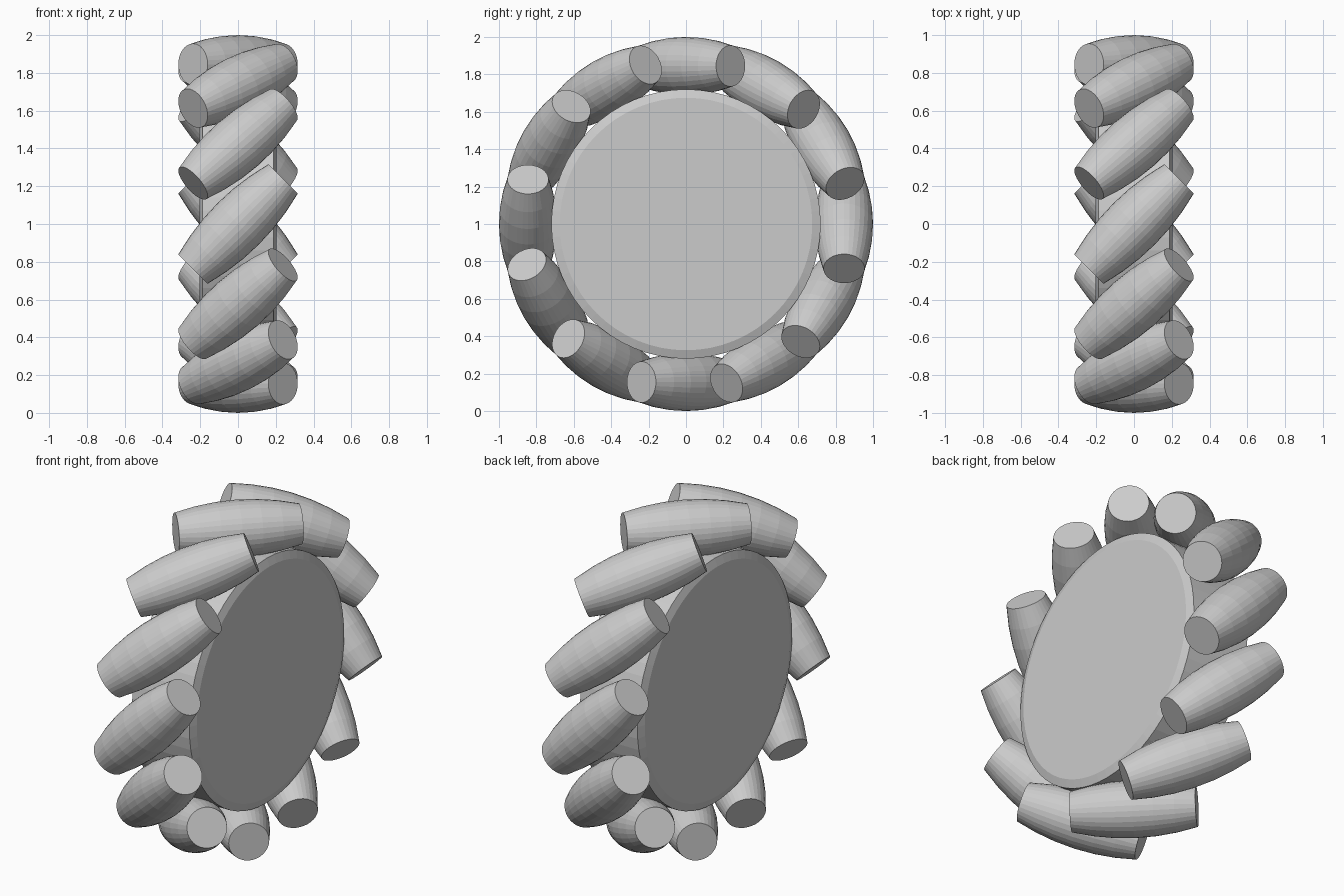
import bpy
from math import sin, cos, pi, radians
from mathutils import Vector, Matrix

if "Cube" in bpy.data.objects:
    bpy.data.objects.remove(bpy.data.objects["Cube"])


def lathe(name, profile, sides):
    """Closed solid of revolution about local z from (radius, height) points."""
    verts = [(r * cos(2 * pi * i / sides), r * sin(2 * pi * i / sides), h)
             for r, h in profile for i in range(sides)]
    faces = [tuple(range(sides))[::-1]]
    for k in range(len(profile) - 1):
        a, b = k * sides, (k + 1) * sides
        for i in range(sides):
            j = (i + 1) % sides
            faces.append((a + i, a + j, b + j, b + i))
    faces.append(tuple(range((len(profile) - 1) * sides, len(profile) * sides)))
    mesh = bpy.data.meshes.new(name)
    mesh.from_pydata(verts, [], faces)
    return mesh


def place(name, mesh, matrix):
    ob = bpy.data.objects.new(name, mesh)
    bpy.context.collection.objects.link(ob)
    ob.matrix_world = matrix
    return ob


# Hub: drum along x with shallow chamfered rims
hub = lathe("hub", [(0.675, -0.204), (0.72, -0.187), (0.72, 0.187), (0.675, 0.204)], 64)
place("hub", hub, Matrix.Translation((0, 0, 1)) @ Matrix.Rotation(pi / 2, 4, 'Y'))

# Barrel rollers: 12 around the rim, each tilted 45 degrees
COUNT, RING, HALF, MID, END, SEG = 12, 0.845, 0.337, 0.155, 0.11, 6
profile = []
for k in range(SEG + 1):
    s = 2 * k / SEG - 1
    profile.append((MID - (MID - END) * s * s, s * HALF))
roller = lathe("roller", profile, 32)

for n in range(COUNT):
    a = radians(360 / COUNT * n)
    radial = Vector((0, cos(a), sin(a)))
    tangent = Vector((0, -sin(a), cos(a)))
    axis = (Vector((1, 0, 0)) - tangent).normalized()
    side = axis.cross(radial)
    rot = Matrix((radial, side, axis)).transposed()
    # keep the frame right-handed
    if rot.determinant() < 0:
        rot = Matrix((radial, -side, axis)).transposed()
    place(f"roller_{n + 1:02d}", roller,
          Matrix.Translation(Vector((0, 0, 1)) + radial * RING) @ rot.to_4x4())
